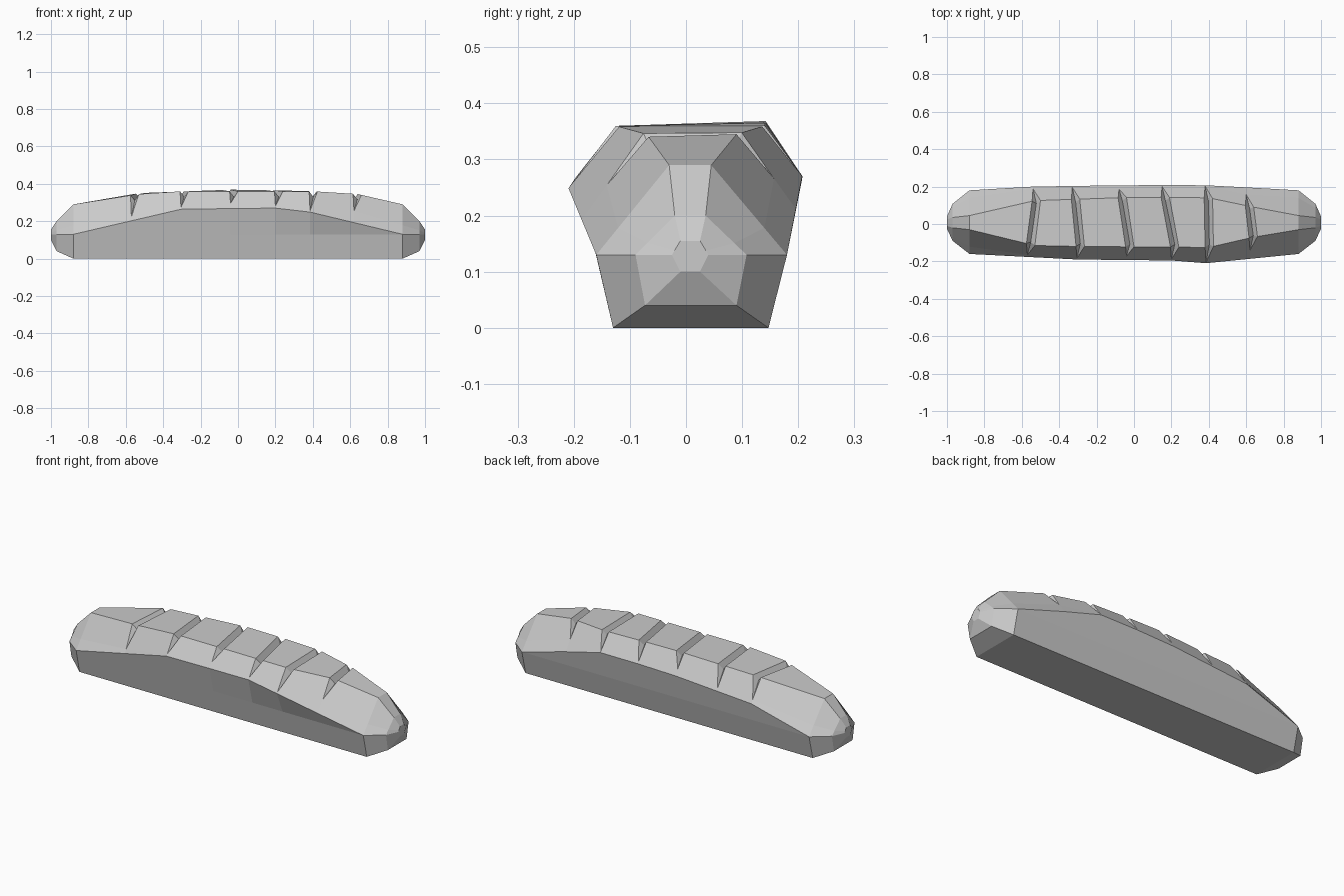
import bpy
import bmesh
from mathutils import Vector

cube = bpy.data.objects.get("Cube")
if cube:
    bpy.data.objects.remove(cube)

crust = bpy.data.materials.new("crust_grey")
crust.use_nodes = True
colour = (0.6, 0.6, 0.6, 1)
crust.diffuse_color = colour
crust.node_tree.nodes["Principled BSDF"].inputs["Base Color"].default_value = colour

# Long edges of the loaf as guide lines of (x, y, z)
FRONT_SHOULDER = [(-.88, -.16, .13), (-.3, -.19, .265), (.2, -.195, .27), (.38, -.21, .25), (.88, -.16, .13)]
BACK_SHOULDER = [(-.88, .18, .13), (-.54, .2, .23), (0, .208, .27), (.4, .207, .27), (.88, .18, .13)]
FRONT_TOP = [(-.88, -.03, .29), (-.53, -.115, .345), (-.3, -.12, .36), (.4, -.125, .36), (.64, -.07, .345), (.88, -.03, .29)]
BACK_TOP = [(-.88, .045, .29), (-.53, .125, .35), (0, .143, .37), (.4, .14, .36), (.64, .09, .345), (.88, .045, .29)]

# Tapering end rings: x, then the (y, z) outline from front base to back base
END_RINGS = [
    (1, [(-.01, .1), (-.025, .13), (-.01, .155), (.025, .155), (.04, .13), (.025, .1)]),
    (.97, [(-.073, .04), (-.09, .13), (-.02, .2), (.035, .2), (.108, .13), (.09, .04)]),
    (.88, [(-.13, 0), (-.16, .13), (-.03, .29), (.045, .29), (.18, .13), (.147, 0)]),
]

# Scored cuts: front x, back x, and how far up the side each cut starts
CUTS = [(-.57, -.54, .15), (-.305, -.33, .1), (-.04, -.08, .3),
        (.2, .15, .1), (.385, .38, .05), (.62, .6, .4)]


def along(line, x):
    """Point on a guide line at x."""
    for a, b in zip(line, line[1:]):
        if x <= b[0]:
            return Vector(a).lerp(Vector(b), (x - a[0]) / (b[0] - a[0]))
    return Vector(line[-1])


def end_ring(side, x, outline):
    fb, fl, ft, bt, bl, bb = [Vector((side * x, y, z)) for y, z in outline]
    return [fb, fl, fl, fl.lerp(ft, .3), ft, bt, bl.lerp(bt, .3), bl, bl, bb]


def half_ring(x, start, shift, depth, base, ledge, shoulder_line, top_line):
    """One side of a ring, from base up to the top edge."""
    shoulder = along(shoulder_line, x)
    pocket = shoulder.lerp(along(top_line, x), start)
    top = along(top_line, x + shift)
    top.z -= depth
    top.y *= 1 - 4 * depth
    return [Vector((x, base, 0)), Vector((x, ledge, .13)), shoulder, pocket, top]


def cut_rings(front_x, back_x, start):
    rings = []
    for shift, depth in ((-.005, 0), (.018, .03), (.04, 0)):
        front = half_ring(front_x, start, shift, depth, -.13, -.16, FRONT_SHOULDER, FRONT_TOP)
        back = half_ring(back_x, start, shift, depth, .147, .18, BACK_SHOULDER, BACK_TOP)
        rings.append(front + back[::-1])
    return rings


# Loaf body: rings bridged from end to end
rings = [end_ring(-1, x, outline) for x, outline in END_RINGS]
for cut in CUTS:
    rings += cut_rings(*cut)
rings += [end_ring(1, x, outline) for x, outline in reversed(END_RINGS)]

bm = bmesh.new()
loops = [[bm.verts.new(p) for p in ring] for ring in rings]
for a, b in zip(loops, loops[1:]):
    for i in range(len(a)):
        j = (i + 1) % len(a)
        bm.faces.new((a[i], a[j], b[j], b[i]))
bm.faces.new(loops[0])
bm.faces.new(loops[-1][::-1])
bmesh.ops.remove_doubles(bm, verts=bm.verts, dist=.0005)
bmesh.ops.dissolve_limit(bm, angle_limit=.01, verts=bm.verts, edges=bm.edges)
bmesh.ops.recalc_face_normals(bm, faces=bm.faces)

mesh = bpy.data.meshes.new("bread_loaf")
bm.to_mesh(mesh)
bm.free()
mesh.materials.append(crust)
loaf = bpy.data.objects.new("bread_loaf", mesh)
bpy.context.collection.objects.link(loaf)
